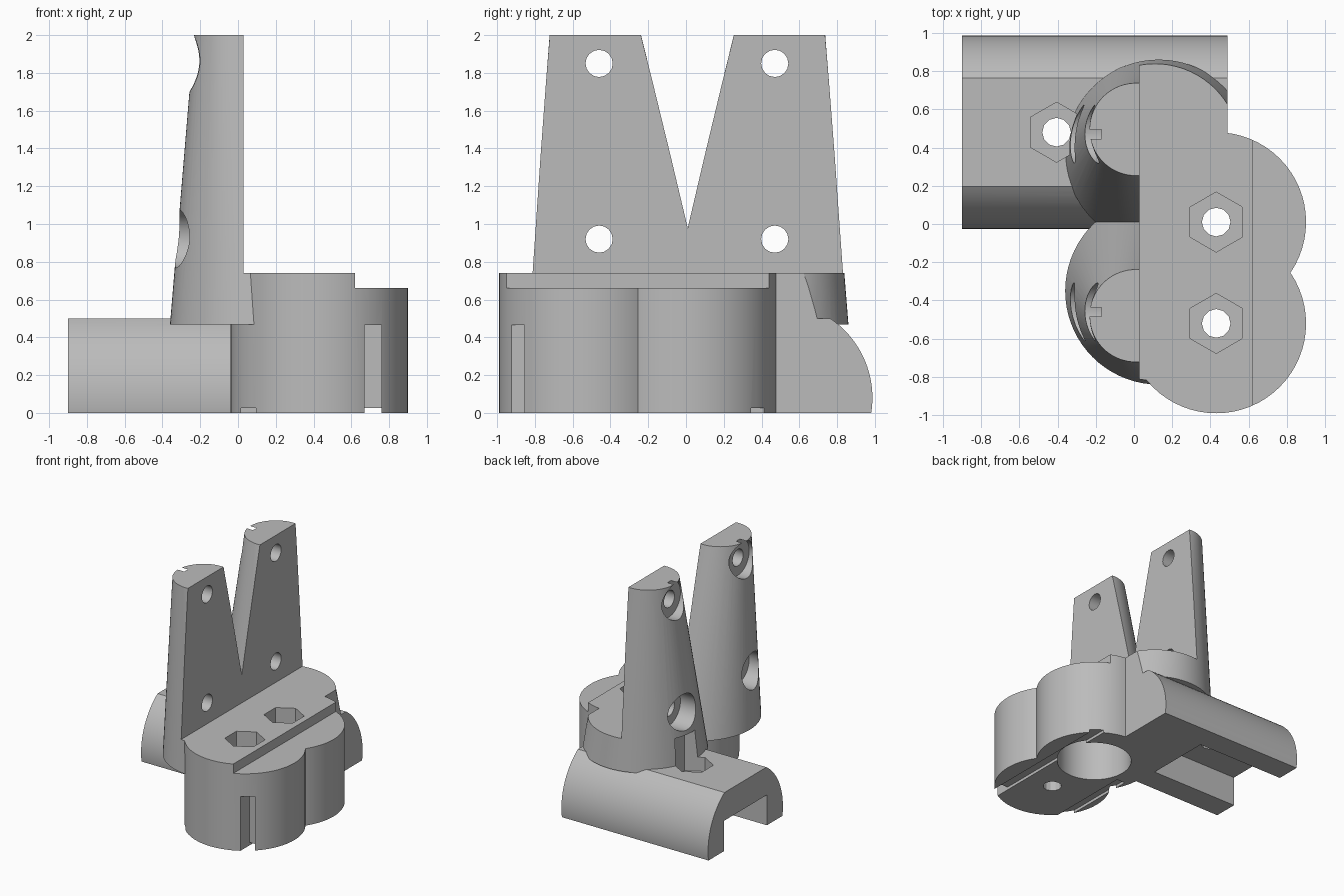
import bpy, bmesh, math
from mathutils import Vector

cube = bpy.data.objects.get("Cube")
if cube:
    bpy.data.objects.remove(cube, do_unlink=True)

grey = bpy.data.materials.new("plain_grey")
grey.use_nodes = True
colour = (0.5, 0.5, 0.5, 1)
grey.diffuse_color = colour
grey.node_tree.nodes["Principled BSDF"].inputs["Base Color"].default_value = colour


def loft(name, ring_a, ring_b):
    """Closed solid between two rings of equal length."""
    bm = bmesh.new()
    a = [bm.verts.new(p) for p in ring_a]
    b = [bm.verts.new(p) for p in ring_b]
    n = len(a)
    bm.faces.new(a)
    bm.faces.new(b)
    for i in range(n):
        j = (i + 1) % n
        bm.faces.new((a[i], a[j], b[j], b[i]))
    bmesh.ops.recalc_face_normals(bm, faces=bm.faces)
    mesh = bpy.data.meshes.new(name)
    bm.to_mesh(mesh)
    bm.free()
    mesh.materials.append(grey)
    obj = bpy.data.objects.new(name, mesh)
    bpy.context.collection.objects.link(obj)
    return obj


def ring(x, y, z, r, n=64):
    """Horizontal ring; with six sides its points face +y and -y."""
    turn = [math.tau * (i + 0.5 * (n == 6)) / n for i in range(n)]
    return [Vector((x + r * math.cos(t), y + r * math.sin(t), z)) for t in turn]


def post(name, x, y, r, z0, z1, n=64):
    return loft(name, ring(x, y, z0, r, n), ring(x, y, z1, r, n))


def rod_x(name, x0, x1, y, z, r, n=64):
    rings = []
    for x in (x0, x1):
        rings.append([Vector((x, y + p.x, z + p.y)) for p in ring(0, 0, 0, r, n)])
    return loft(name, *rings)


def box(name, x0, x1, y0, y1, z0, z1):
    rings = [[(x0, y0, z), (x1, y0, z), (x1, y1, z), (x0, y1, z)] for z in (z0, z1)]
    return loft(name, *rings)


def combine(target, tool, operation="DIFFERENCE"):
    mod = target.modifiers.new("combine", "BOOLEAN")
    mod.operation = operation
    mod.solver = "EXACT"
    mod.object = tool
    bpy.context.view_layer.objects.active = target
    bpy.ops.object.modifier_apply(modifier=mod.name)
    bpy.data.objects.remove(tool, do_unlink=True)


BASE_X, BASE_R = 0.43, 0.47
BASE_Y = (-0.52, 0.01)
PIPE_Y = 0.48

# Twin round base
body = post("clamp_body", BASE_X, BASE_Y[0], BASE_R, -0.1, 0.74)
combine(body, post("base_back", BASE_X, BASE_Y[1], BASE_R, -0.1, 0.74), "UNION")
combine(body, box("step_cut", 0.62, 1.2, -1.2, 1.2, 0.66, 1))

# Side arm with rounded flanks and a flat top
arm = rod_x("arm", -0.9, 0.49, PIPE_Y, 0.08, 0.507, 96)
combine(arm, box("arm_top_cut", -1.2, 1, -0.5, 1.5, 0.5, 1))
combine(body, arm, "UNION")

# Two leaning half-cone prongs
for base_y, top_y in ((-0.35, -0.48), (0.37, 0.495)):
    prong = loft("prong", ring(0.13, base_y, 0.468, 0.49, 72), ring(0.01, top_y, 2, 0.242, 72))
    combine(prong, box("prong_face_cut", 0.03, 1.2, -1.2, 1.2, 0.74, 2.2))
    combine(prong, box("prong_end_cut", 0.49, 1.2, -1.2, 1.2, 0.2, 1.2))
    combine(body, prong, "UNION")

# Flat underside
combine(body, box("floor_cut", -2, 2, -2, 2, -1, 0))

# Screw holes with counterbores through the prongs
for y in (-0.46, 0.47):
    for z in (0.92, 1.85):
        combine(body, rod_x("screw_hole", -1, 0.5, y, z, 0.072, 16))
        combine(body, rod_x("counterbore", -1, -0.17, y, z, 0.152, 40))

# Channel beneath the arm
combine(body, box("arm_channel", -1.2, -0.06, 0.19, 0.77, -0.2, 0.26))

# Nut pockets and bolt holes
for x, y, z0, z1 in ((BASE_X, BASE_Y[0], 0.6, 0.9), (BASE_X, BASE_Y[1], 0.6, 0.9),
                     (-0.405, PIPE_Y, 0.38, 0.73)):
    combine(body, post("bolt_hole", x, y, 0.075, -0.2, z0 + 0.05, 12))
    combine(body, post("nut_pocket", x, y, 0.157, z0, z1, 6))

# Underside bore, shallow grooves and front slot
combine(body, post("bore", BASE_X, BASE_Y[1], 0.3, -0.2, 0.46))
combine(body, box("groove_outer", 0.67, 0.76, -1.2, 0.6, -0.2, 0.025))
combine(body, box("groove_inner", 0.015, 0.095, -1.2, -0.1, -0.2, 0.025))
combine(body, box("front_slot", 0.67, 0.76, -1.2, -0.8, -0.2, 0.465))

bpy.ops.object.select_all(action="DESELECT")
body.select_set(True)
bpy.context.view_layer.objects.active = body
bpy.ops.object.shade_smooth_by_angle(angle=math.radians(25))
